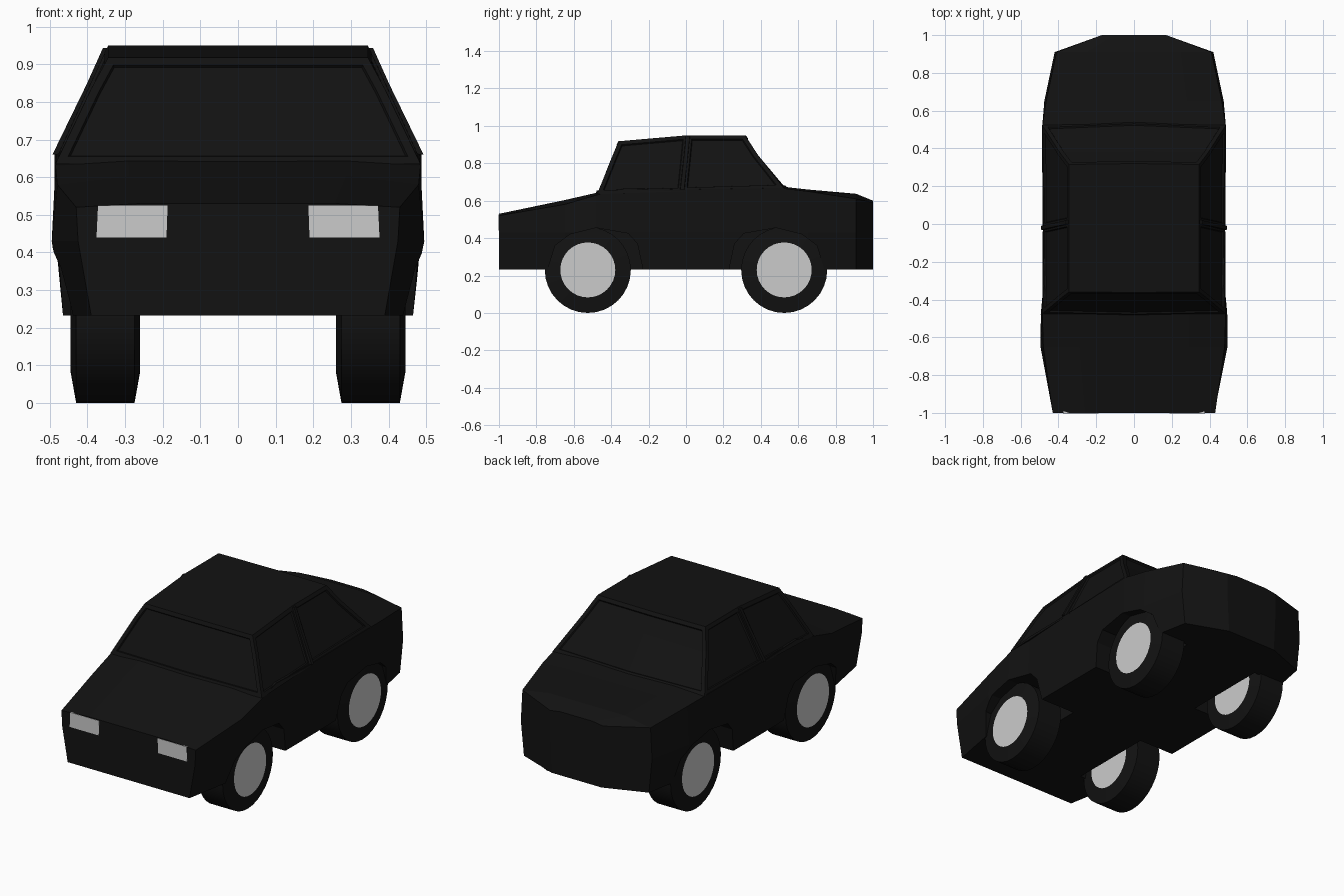
import bpy, bmesh, math
from mathutils import Vector

if "Cube" in bpy.data.objects:
    bpy.data.objects.remove(bpy.data.objects["Cube"])

black = bpy.data.materials.new("black")
black.diffuse_color = (0.006, 0.006, 0.006, 1)
black.use_nodes = True
black.node_tree.nodes["Principled BSDF"].inputs["Base Color"].default_value = black.diffuse_color


def finish(name, bm, mat=None):
    bmesh.ops.recalc_face_normals(bm, faces=bm.faces)
    me = bpy.data.meshes.new(name)
    bm.to_mesh(me)
    bm.free()
    ob = bpy.data.objects.new(name, me)
    bpy.context.collection.objects.link(ob)
    if mat:
        me.materials.append(mat)
    return ob


def loft(bm, rings):
    """Skin closed rings; return the quads as rows and the two end caps."""
    vs = [[bm.verts.new(p) for p in r] for r in rings]
    n = len(vs[0])
    rows = [[bm.faces.new((a[i], a[(i + 1) % n], b[(i + 1) % n], b[i]))
             for i in range(n)] for a, b in zip(vs, vs[1:])]
    return rows, bm.faces.new(vs[0]), bm.faces.new(vs[-1])


# Lower body: cross-sections from nose to tail
# y, bottom half-width, waist half-width, shoulder half-width, shoulder z, top z
stations = [
    (-1.00, .39, .425, .43, .52, .53),
    (-0.65, .455, .495, .48, .58, .603),
    (-0.48, .465, .495, .485, .63, .642),
    (-0.33, .465, .48, .475, .665, .67),
    (0.00, .465, .483, .483, .66, .67),
    (0.50, .465, .487, .488, .668, .677),
    (0.65, .45, .475, .465, .65, .66),
    (0.91, .40, .42, .41, .61, .637),
    (1.00, .16, .17, .17, .59, .60),
]
rings = []
for y, xb, xm, xs, zs, zt in stations:
    half = [(xb, .232), (xm, .43), (xs, zs), (xs * .6, zt)]
    rings.append([(x, y, z) for x, z in half] +
                 [(-x, y, z) for x, z in reversed(half)])
bm = bmesh.new()
loft(bm, rings)
body = finish("lower_body", bm, black)

# Wheel arches cut out of the body
arch = [(-.22, -.1), (-.22, 0), (-.18, .13), (-.1, .19), (.04, .225),
        (.21, .195), (.26, .14), (.29, 0), (.29, -.1)]
for sx in (-1, 1):
    for sy in (-1, 1):
        bm = bmesh.new()
        loft(bm, [[(sx * x, sy * (.52 - a), .23 + b) for a, b in arch]
                  for x in (.24, .6)])
        cutter = finish("arch_cutter", bm, black)
        cutter.hide_render = True
        mod = body.modifiers.new("arch", 'BOOLEAN')
        mod.operation = 'DIFFERENCE'
        mod.solver = 'EXACT'
        mod.object = cutter
        bpy.context.view_layer.objects.active = body
        bpy.ops.object.modifier_apply(modifier=mod.name)
        bpy.data.objects.remove(cutter)


# Cabin: three stacked rings with a bowed front and rear
def cabin_ring(xf, xc, xr, yf, ym, yr, bow_f, bow_r, zf, zm, zr):
    return [(0, yf - bow_f, zf), (xf, yf, zf), (xc, ym, zm), (xr, yr, zr),
            (0, yr + bow_r, zr), (-xr, yr, zr), (-xc, ym, zm), (-xf, yf, zf)]


bm = bmesh.new()
rows, floor, roof = loft(bm, [
    cabin_ring(.485, .483, .487, -.475, -.02, .525, .01, .02, .635, .65, .665),
    cabin_ring(.39, .394, .394, -.395, 0, .38, .005, .01, .835, .845, .85),
    cabin_ring(.345, .345, .345, -.36, .01, .315, .002, .005, .918, .95, .95)])
# Recessed windows: windscreen, rear window, two per side
for cols in ((7, 0), (3, 4), (1,), (2,), (5,), (6,)):
    faces = [r[c] for r in rows for c in cols]
    bmesh.ops.recalc_face_normals(bm, faces=bm.faces)
    bmesh.ops.inset_region(bm, faces=faces, thickness=.022, depth=0,
                           use_even_offset=True)
    bmesh.ops.inset_region(bm, faces=faces, thickness=.004, depth=-.008,
                           use_even_offset=True)
finish("cabin", bm, black)

# Raised door pillars between the side windows
for s, side in ((-1, "left"), (1, "right")):
    bm = bmesh.new()
    loft(bm, [[(s * (x + dx), y + dy, z) for dx, dy in
               ((-.03, -.015), (.009, -.01), (.009, .01), (-.03, .015))]
              for x, y, z in ((.484, -.02, .66), (.394, 0, .845), (.35, .01, .943))])
    finish(side + "_door_pillar", bm, black)

# Wheels: bevelled tyre with a pale hub on both faces
SEG = 32
tyre = [(.147, .445), (.23, .43), (.23, .275), (.147, .26)]


def ring(s, r, x, y):
    return [(s * x, y + r * math.cos(2 * math.pi * i / SEG),
             .23 + r * math.sin(2 * math.pi * i / SEG)) for i in range(SEG)]


for s, side in ((-1, "left"), (1, "right")):
    for y, end in ((-.525, "front"), (.525, "rear")):
        bm = bmesh.new()
        rows, a, b = loft(bm, [ring(s, r, x, y) for r, x in tyre])
        bmesh.ops.delete(bm, geom=[a, b], context='FACES_ONLY')
        tyre_ob = finish(f"{end}_{side}_tyre", bm, black)
        bm = bmesh.new()
        loft(bm, [ring(s, .147, x, y) for x in (.445, .26)])
        hub = finish(f"{end}_{side}_hub", bm)
        for ob in (tyre_ob, hub):
            bpy.ops.object.select_all(action='DESELECT')
            ob.select_set(True)
            bpy.context.view_layer.objects.active = ob
            bpy.ops.object.shade_smooth_by_angle(angle=math.radians(30))

# Headlights
for s, side in ((-1, "left"), (1, "right")):
    bm = bmesh.new()
    loft(bm, [[(s * x, y, z) for x, z in
               ((.19, .44), (.376, .44), (.372, .525), (.187, .525))]
              for y in (-1.002, -.97)])
    finish(side + "_headlight", bm)
